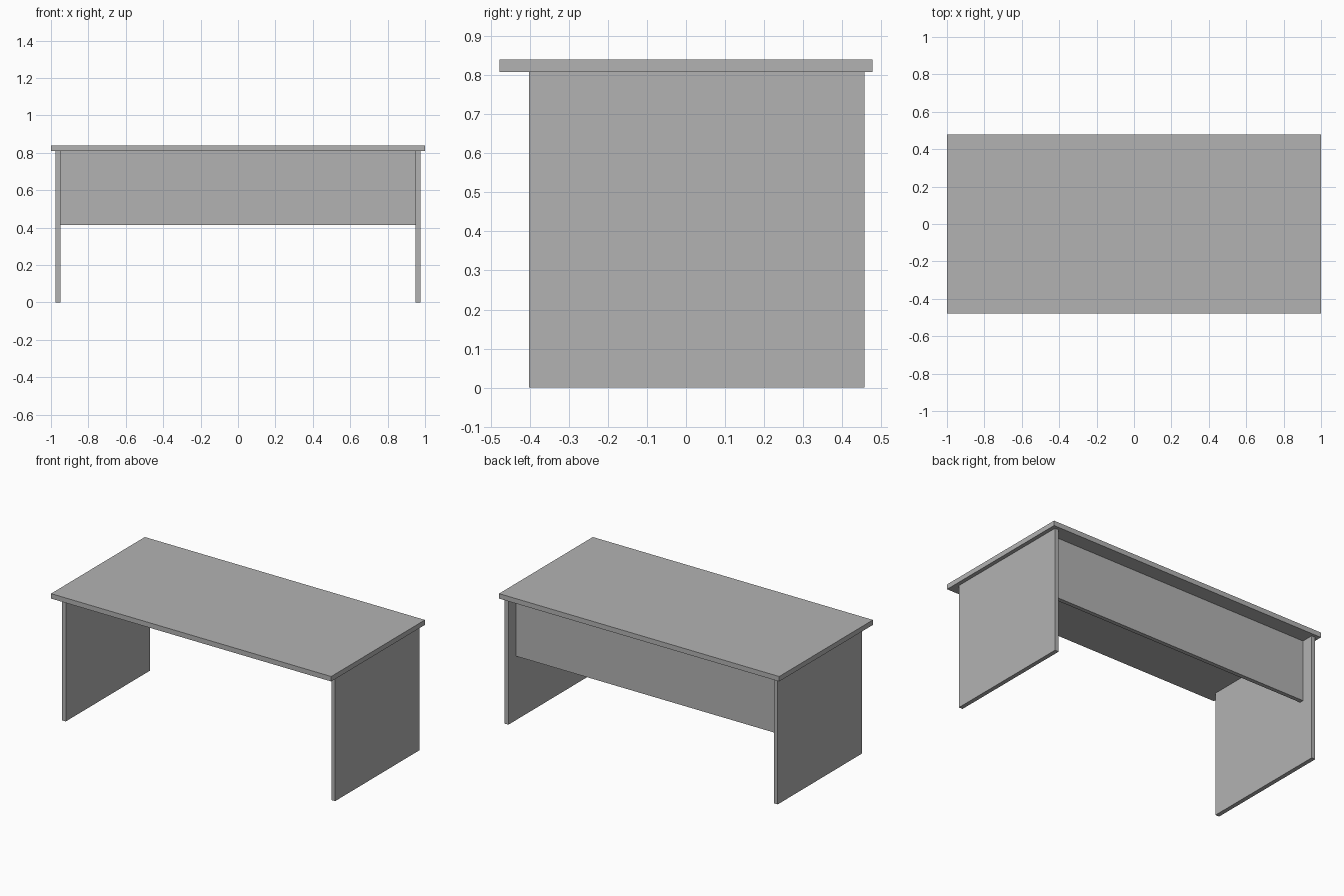
import bpy

cube = bpy.data.objects.get("Cube")
if cube:
    bpy.data.objects.remove(cube, do_unlink=True)

grey = bpy.data.materials.new("plain_grey")
grey.use_nodes = True
COLOUR = (0.45, 0.45, 0.45, 1)
grey.diffuse_color = COLOUR
grey.node_tree.nodes["Principled BSDF"].inputs["Base Color"].default_value = COLOUR


def board(name, low, high):
    """Add a flat board spanning two opposite corners."""
    centre = [(a + b) / 2 for a, b in zip(low, high)]
    bpy.ops.mesh.primitive_cube_add(size=1, location=centre)
    obj = bpy.context.object
    obj.name = name
    obj.scale = [b - a for a, b in zip(low, high)]
    bpy.ops.object.transform_apply(location=False, rotation=False, scale=True)
    obj.data.materials.append(grey)
    return obj


HEIGHT, UNDERSIDE = 0.84, 0.808
LEG_OUT, LEG_IN = 0.975, 0.948

# Desk top
board("desk_top", (-1, -0.478, UNDERSIDE), (1, 0.478, HEIGHT))

# Slab legs at both ends
board("left_leg", (LEG_IN, -0.402, 0), (LEG_OUT, 0.457, UNDERSIDE))
board("right_leg", (-LEG_OUT, -0.402, 0), (-LEG_IN, 0.457, UNDERSIDE))

# Modesty panel, set in from the back edges of the legs
board("modesty_panel", (-LEG_IN, 0.353, 0.413), (LEG_IN, 0.38, UNDERSIDE))
